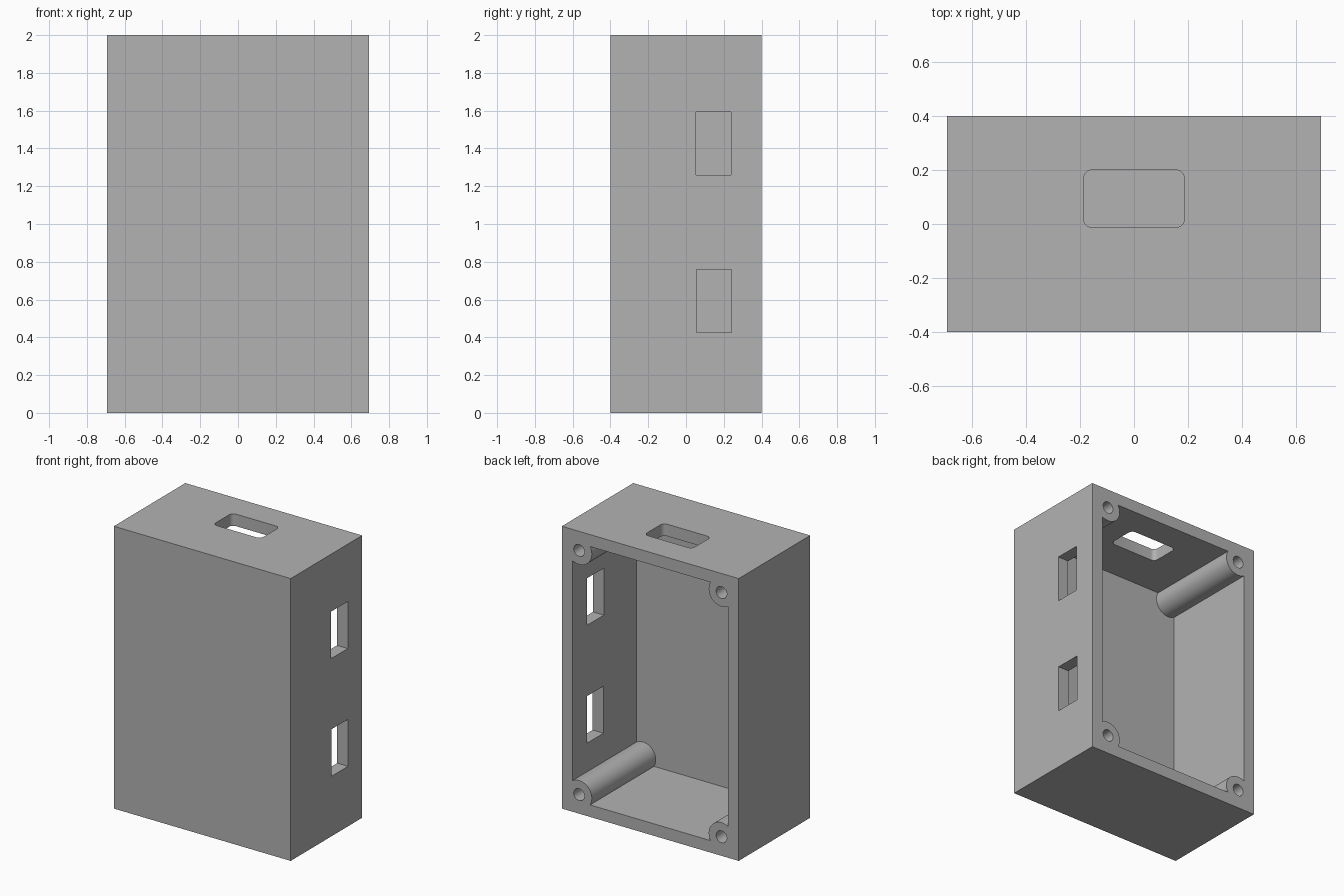
import bpy, bmesh
from mathutils import Matrix, Vector

default = bpy.data.objects.get("Cube")
if default:
    bpy.data.objects.remove(default, do_unlink=True)

W, D, H = 1.386, 0.8, 2.0     # outer size
WALL = 0.085
POST_INSET, POST_R, HOLE_R = 0.135, 0.1, 0.042
HOLE_DEPTH = 0.4

grey = bpy.data.materials.new("plain grey")
grey.use_nodes = True
colour = (0.448, 0.448, 0.448, 1)
grey.diffuse_color = colour
grey.node_tree.nodes["Principled BSDF"].inputs["Base Color"].default_value = colour


def add_object(name, bm):
    bmesh.ops.recalc_face_normals(bm, faces=bm.faces)
    mesh = bpy.data.meshes.new(name)
    bm.to_mesh(mesh)
    bm.free()
    mesh.materials.append(grey)
    obj = bpy.data.objects.new(name, mesh)
    bpy.context.collection.objects.link(obj)
    return obj


def block(name, lo, hi, corner=0):
    """Box between two corners, with optional rounded vertical edges."""
    lo, hi = Vector(lo), Vector(hi)
    bm = bmesh.new()
    bmesh.ops.create_cube(bm, size=1, matrix=Matrix.Translation((lo + hi) / 2)
                          @ Matrix.Diagonal((*(hi - lo), 1)))
    if corner:
        upright = [e for e in bm.edges
                   if abs(e.verts[0].co.z - e.verts[1].co.z) > 1e-4]
        bmesh.ops.bevel(bm, geom=upright, offset=corner, segments=6,
                        profile=0.5, affect='EDGES')
    return add_object(name, bm)


def rod(name, x, z, radius, y0, y1):
    """Cylinder running front to back."""
    bm = bmesh.new()
    bmesh.ops.create_cone(bm, cap_ends=True, segments=48, radius1=radius,
                          radius2=radius, depth=y1 - y0,
                          matrix=Matrix.Translation((x, (y0 + y1) / 2, z))
                          @ Matrix.Rotation(1.5707963, 4, 'X'))
    return add_object(name, bm)


def cut(target, cutter):
    """Subtract the cutter, then discard it."""
    cutter.hide_render = True
    mod = target.modifiers.new("cut", 'BOOLEAN')
    mod.operation, mod.solver, mod.object = 'DIFFERENCE', 'EXACT', cutter
    bpy.context.view_layer.objects.active = target
    bpy.ops.object.modifier_apply(modifier=mod.name)
    bpy.data.objects.remove(cutter, do_unlink=True)


posts = [(sx * (W / 2 - POST_INSET), z)
         for sx in (-1, 1) for z in (POST_INSET, H - POST_INSET)]

# Cavity open at the back, leaving a round screw post in each corner
cavity = block("cavity_cutter", (-W / 2 + WALL, -D / 2 + WALL, WALL),
               (W / 2 - WALL, D, H - WALL))
for x, z in posts:
    cut(cavity, rod("post_cutter", x, z, POST_R, -D, 2 * D))

# Enclosure shell
case = block("enclosure", (-W / 2, -D / 2, 0), (W / 2, D / 2, H))
cut(case, cavity)

# Blind screw holes in the posts
for x, z in posts:
    cut(case, rod("hole_cutter", x, z, HOLE_R, D / 2 - HOLE_DEPTH, D))

# Two side windows
for y, z in ((0.055, 0.425), (0.052, 1.26)):
    cut(case, block("window_cutter", (W / 2 - 0.2, y, z),
                    (W / 2 + 0.2, y + 0.187, z + 0.333)))

# Rounded slot in the top
cut(case, block("slot_cutter", (-0.187, -0.013, H - 0.2),
                (0.187, 0.2, H + 0.2), corner=0.032))

# Smooth curved walls, keep edges sharp
bpy.ops.object.select_all(action='DESELECT')
case.select_set(True)
bpy.context.view_layer.objects.active = case
bpy.ops.object.shade_smooth_by_angle(angle=0.5)
